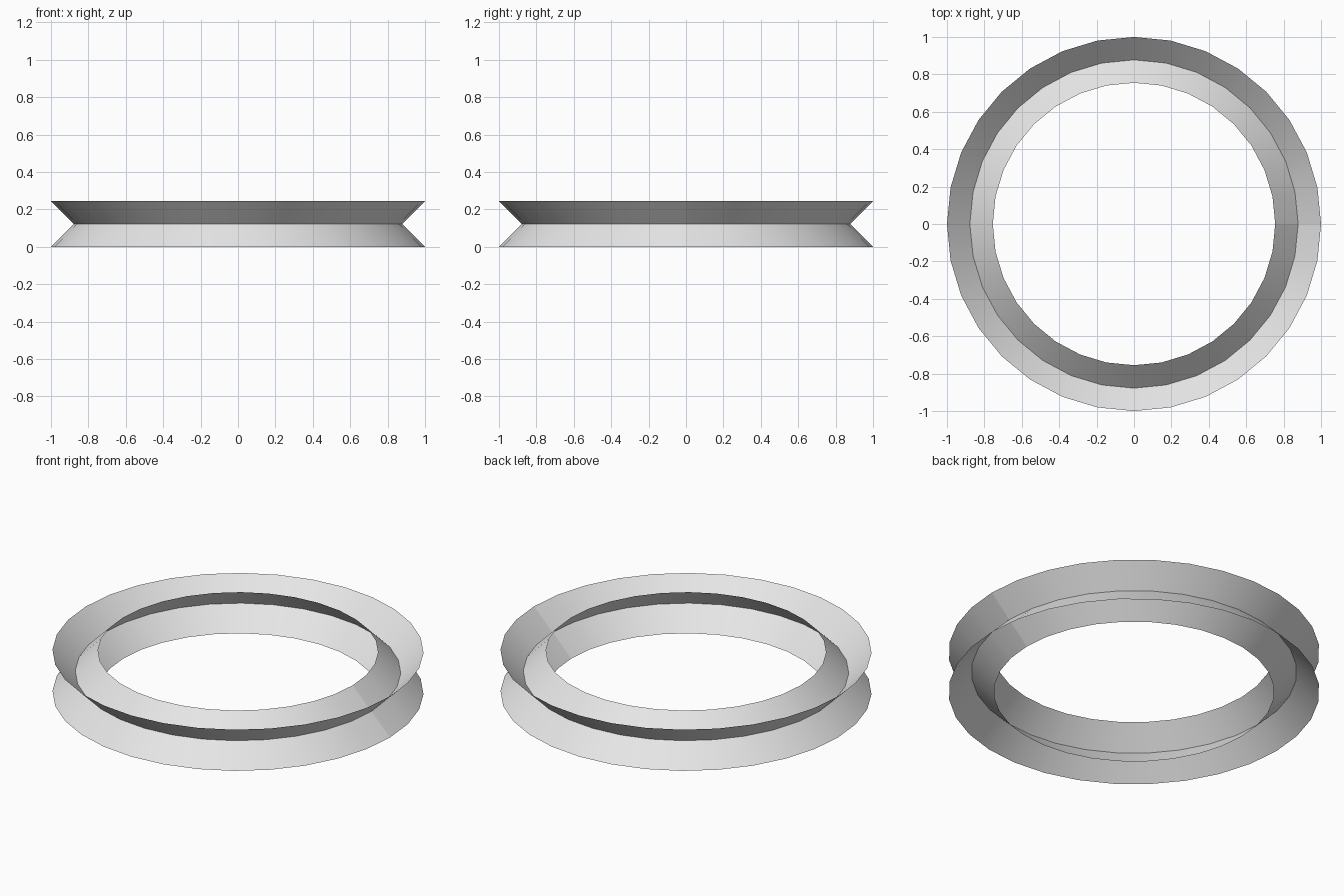
import bpy, bmesh, math
from mathutils import Vector

cube = bpy.data.objects.get("Cube")
if cube:
    bpy.data.objects.remove(cube, do_unlink=True)

INNER, OUTER, HEIGHT, SEGMENTS = 0.755, 1.0, 0.245, 32

grey = bpy.data.materials.new("light_grey")
grey.use_nodes = True
colour = (0.8, 0.8, 0.8, 1)
grey.diffuse_color = colour
grey.node_tree.nodes["Principled BSDF"].inputs["Base Color"].default_value = colour


def conical_band(name, bottom_radius, top_radius):
    """Spin one slanted line round the z axis into a thin open band."""
    middle = (bottom_radius + top_radius) / 2
    bm = bmesh.new()
    points = [(bottom_radius, 0), (middle, HEIGHT / 2), (top_radius, HEIGHT)]
    verts = [bm.verts.new((r, 0, z)) for r, z in points]
    edges = [bm.edges.new(pair) for pair in zip(verts, verts[1:])]
    bmesh.ops.spin(bm, geom=verts + edges, cent=Vector(), axis=Vector((0, 0, 1)),
                   angle=math.tau, steps=SEGMENTS)
    bm.normal_update()
    # Make every face look away from the axis
    for face in bm.faces:
        centre = face.calc_center_median()
        if face.normal.x * centre.x + face.normal.y * centre.y < 0:
            face.normal_flip()
    for face in bm.faces:
        face.smooth = True
    mesh = bpy.data.meshes.new(name)
    bm.to_mesh(mesh)
    bm.free()
    mesh.materials.append(grey)
    band = bpy.data.objects.new(name, mesh)
    bpy.context.collection.objects.link(band)
    return band


# Two bands cross halfway up, giving the ring an X-shaped section
conical_band("flaring_band", INNER, OUTER)
conical_band("tapering_band", OUTER, INNER)
